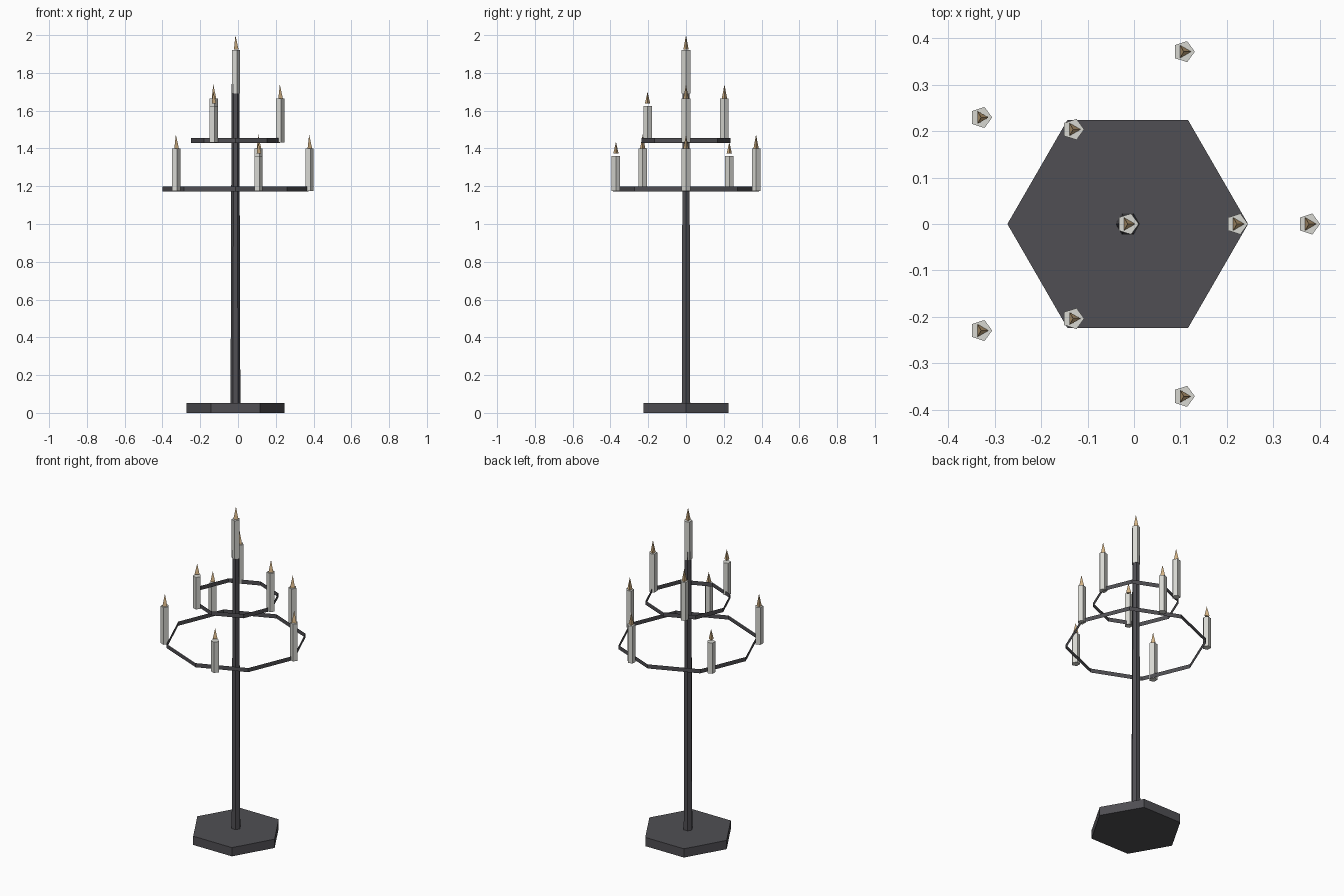
import bpy, math

if "Cube" in bpy.data.objects:
    bpy.data.objects.remove(bpy.data.objects["Cube"])

CX = -0.0135  # axis of the stand; one candle overhangs on +x


def material(name, rgb):
    m = bpy.data.materials.new(name)
    m.diffuse_color = (*rgb, 1.0)
    m.use_nodes = True
    m.node_tree.nodes["Principled BSDF"].inputs["Base Color"].default_value = m.diffuse_color
    return m


iron = material("dark iron", (0.08, 0.078, 0.087))
wax = material("pale wax", (0.68, 0.68, 0.64))
fire = material("flame tan", (0.70, 0.48, 0.25))


def prism(name, mat, sides, r1, r2, x, y, z0, z1, caps=True):
    """Flat-sided prism or cone from z0 to z1 with a vertex pointing to +x."""
    ring = [(math.cos(math.tau * i / sides), math.sin(math.tau * i / sides)) for i in range(sides)]
    verts = [(r1 * c, r1 * s, z0) for c, s in ring]
    faces = [tuple(reversed(range(sides)))] if caps else []
    if r2 == 0:
        verts.append((0, 0, z1))
        faces += [(i, (i + 1) % sides, sides) for i in range(sides)]
    else:
        verts += [(r2 * c, r2 * s, z1) for c, s in ring]
        faces += [(i, (i + 1) % sides, (i + 1) % sides + sides, i + sides) for i in range(sides)]
        if caps:
            faces.append(tuple(range(sides, 2 * sides)))
    me = bpy.data.meshes.new(name)
    me.from_pydata(verts, [], faces)
    me.materials.append(mat)
    ob = bpy.data.objects.new(name, me)
    ob.location = (x, y, 0)
    bpy.context.collection.objects.link(ob)
    return ob


def candle(name, x, y, z0, z1, gap, tip):
    prism(name, wax, 5, 0.0238, 0.0238, x, y, z0, z1)
    prism(name + "_flame", fire, 3, 0.016, 0, x, y, z1 + gap, tip)


# Base plate and slim pole
prism("base", iron, 6, 0.259, 0.259, CX, 0, 0, 0.053)
prism("pole", iron, 6, 0.026, 0.0205, CX, 0, 0.05, 1.74)

# Thin open hoops, each carrying candles of alternating height
tiers = [("lower", 5, 0.387, 0.39, 1.173, 1.40, (0, 0, 1, 0, 1)),
         ("upper", 3, 0.236, 0.235, 1.43, 1.665, (0, 0, 1))]
for tier, count, hoop_r, r, z, top, short in tiers:
    prism(tier + "_hoop", iron, 8, hoop_r, hoop_r, CX, 0, z, z + 0.025, caps=False)
    for i in range(count):
        a = math.tau * i / count
        t = top - 0.039 * short[i]
        candle(f"{tier}_candle_{i + 1}", CX + r * math.cos(a), r * math.sin(a),
               z + 0.002, t, 0.012 * short[i], t + 0.074)

# Centre candle on top of the pole
candle("top_candle", CX, 0, 1.69, 1.922, 0.003, 2.0)
